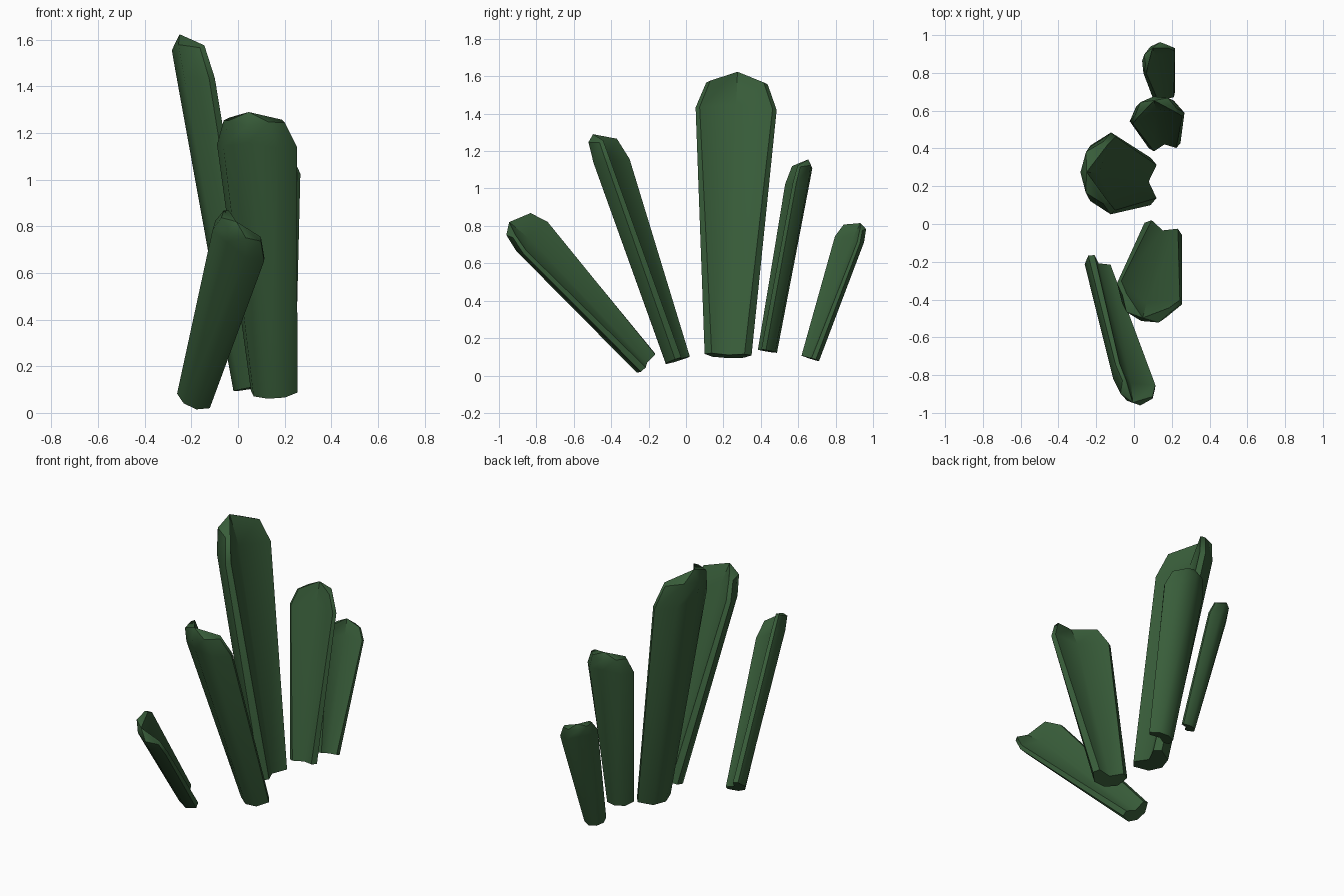
import bpy, bmesh
from mathutils import Vector

if "Cube" in bpy.data.objects:
    bpy.data.objects.remove(bpy.data.objects["Cube"])

green = bpy.data.materials.new("dark green")
green.diffuse_color = (0.04, 0.11, 0.042, 1)
green.use_nodes = True
green.node_tree.nodes["Principled BSDF"].inputs["Base Color"].default_value = green.diffuse_color

# Right half of three crescent rings: notch, horn, wide point, quarter, back
# (u = half widths, v = half depths, t = position along the leaf)
BASE = [(0, .4, 0), (.7, 1, 0), (1, .55, 0), (.68, -.6, 0), (0, -1, 0)]
SHOULDER = [(0, 0, .88), (.9, 1, .86), (1, .7, .86), (.68, -.6, .88), (0, -1, .9)]
TIP = [(0, -.45, 1), (.66, .75, .955), (.76, .5, .95), (.5, -.6, .97), (0, -1, .96)]


def full_ring(half):
    """Mirror the half section into a closed loop of eight points."""
    return half + [(-u, v, t) for u, v, t in half[3:0:-1]]


def leaf(name, base, top, facing):
    base, top = Vector(base), Vector(top)
    length = (top - base).length
    axis = (top - base).normalized()
    f = Vector(facing)
    f = (f - axis * f.dot(axis)).normalized()
    side = axis.cross(f)
    bm = bmesh.new()
    rings = []
    for half, width, depth in ((BASE, .162, .091), (SHOULDER, .28, .104), (TIP, .28, .104)):
        rings.append([bm.verts.new(base + length * (axis * t + side * u * width / 2 + f * v * depth / 2))
                      for u, v, t in full_ring(half)])
    # Walls
    for a, b in zip(rings, rings[1:]):
        for i in range(8):
            j = (i + 1) % 8
            bm.faces.new((a[i], a[j], b[j], b[i]))
    # End caps, fanned from the notch
    for r in (rings[0], rings[-1]):
        for i in range(1, 7):
            bm.faces.new((r[0], r[i], r[i + 1]))
    bmesh.ops.recalc_face_normals(bm, faces=bm.faces)
    me = bpy.data.meshes.new(name)
    bm.to_mesh(me)
    bm.free()
    me.materials.append(green)
    ob = bpy.data.objects.new(name, me)
    bpy.context.collection.objects.link(ob)
    bpy.ops.object.select_all(action='DESELECT')
    ob.select_set(True)
    bpy.context.view_layer.objects.active = ob
    bpy.ops.object.shade_smooth_by_angle(angle=0.9)


# Five leaves in a fan: base centre, tip centre, direction of the hollow side
leaf("front_leaf", (-.20, -.22, .06), (.01, -.93, .83), (.69, .594, .407))
leaf("front_middle_leaf", (.145, -.055, .08), (.055, -.47, 1.30), (.32, .95, .3))
leaf("tall_middle_leaf", (.05, .225, .105), (-.215, .275, 1.63), (1, 0, .17))
leaf("back_middle_leaf", (.158, .44, .13), (.11, .63, 1.16), (.15, -.99, .2))
leaf("back_leaf", (.155, .67, .09), (.11, .92, .82), (.65, -.75, .3))
